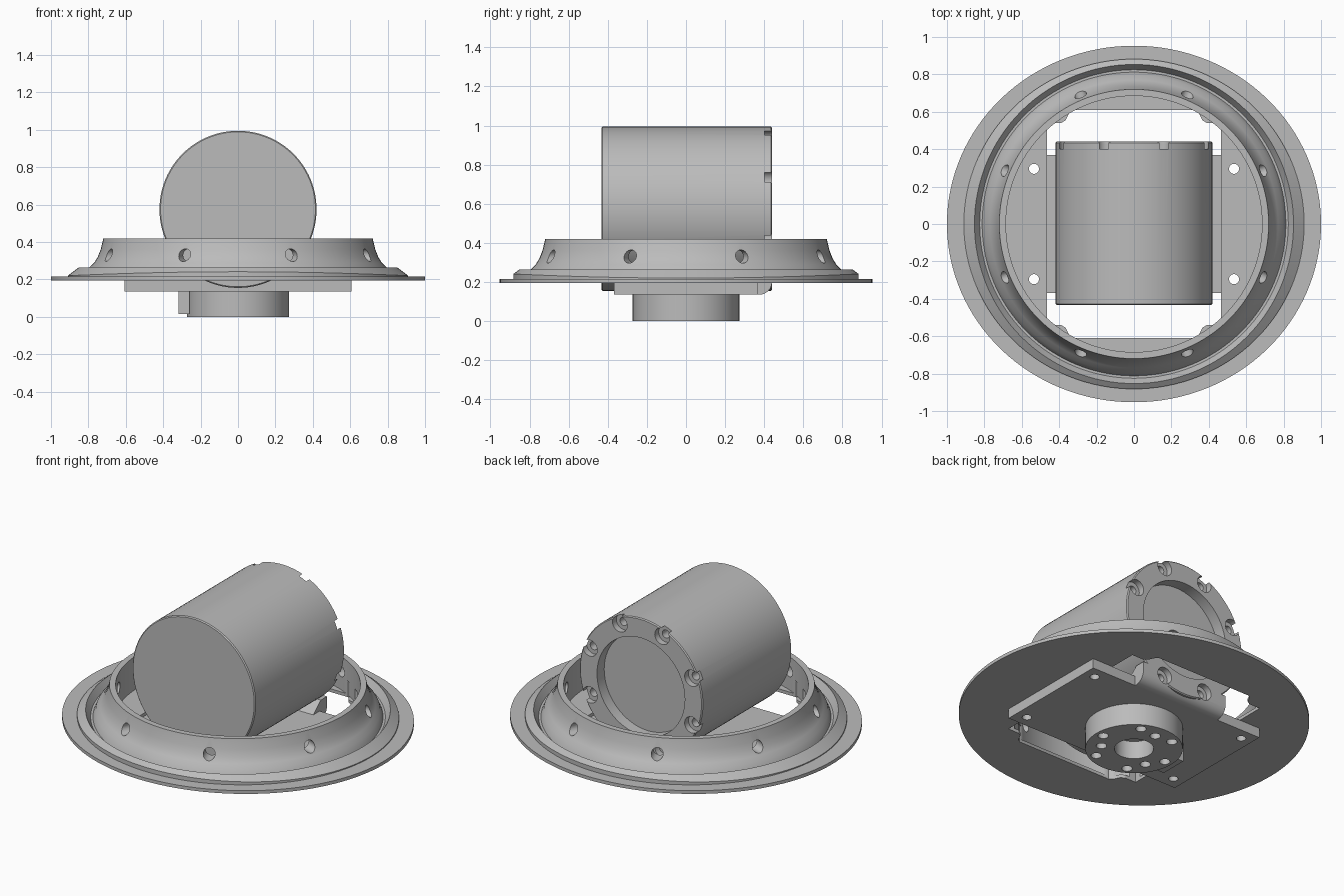
import bpy, bmesh, math
from mathutils import Matrix, Vector

cube = bpy.data.objects.get("Cube")
if cube:
    bpy.data.objects.remove(cube, do_unlink=True)

grey = bpy.data.materials.new("plain grey")
grey.use_nodes = True
colour = (0.5, 0.5, 0.5, 1)
grey.diffuse_color = colour
grey.node_tree.nodes["Principled BSDF"].inputs["Base Color"].default_value = colour


def finish(bm, name):
    bmesh.ops.recalc_face_normals(bm, faces=bm.faces[:])
    mesh = bpy.data.meshes.new(name)
    bm.to_mesh(mesh)
    bm.free()
    mesh.materials.append(grey)
    obj = bpy.data.objects.new(name, mesh)
    bpy.context.collection.objects.link(obj)
    return obj


def activate(obj):
    bpy.ops.object.select_all(action='DESELECT')
    obj.select_set(True)
    bpy.context.view_layer.objects.active = obj


def rod(name, start, end, radius, sides=32):
    """Solid cylinder between two points."""
    a, b = Vector(start), Vector(end)
    axis = b - a
    turn = axis.to_track_quat('Z', 'Y').to_matrix().to_4x4()
    bm = bmesh.new()
    bmesh.ops.create_cone(bm, cap_ends=True, segments=sides, radius1=radius, radius2=radius,
                          depth=axis.length, matrix=Matrix.Translation((a + b) / 2) @ turn)
    return finish(bm, name)


def prism(name, outline, offset, push):
    """Extrude an outline of 3D points along a vector."""
    bm = bmesh.new()
    face = bm.faces.new([bm.verts.new(Vector(p) + Vector(offset)) for p in outline])
    made = bmesh.ops.extrude_face_region(bm, geom=[face])["geom"]
    bmesh.ops.translate(bm, vec=push, verts=[v for v in made if isinstance(v, bmesh.types.BMVert)])
    return finish(bm, name)


def box(name, x0, x1, y0, y1, z0, z1):
    return prism(name, [(x0, y0, z0), (x1, y0, z0), (x1, y1, z0), (x0, y1, z0)],
                 (0, 0, 0), (0, 0, z1 - z0))


def boolean(obj, tools, operation='DIFFERENCE'):
    for tool in tools:
        tool.hide_render = True
        mod = obj.modifiers.new("cut", 'BOOLEAN')
        mod.operation = operation
        mod.solver = 'EXACT'
        mod.object = tool
        activate(obj)
        bpy.ops.object.modifier_apply(modifier=mod.name)
        bpy.data.objects.remove(tool, do_unlink=True)


def smooth(obj):
    activate(obj)
    bpy.ops.object.shade_smooth_by_angle(angle=math.radians(30))


def polar(radius, degrees):
    t = math.radians(degrees)
    return radius * math.cos(t), radius * math.sin(t)


# Oval flange with bevelled lip, groove and flared ring, lofted from the outside in
SEGMENTS = 128
LIP_R, LIP_Z, SLOPE = 0.91, 0.22, 0.76
rings = [(1, 0.953, 0.195), (1, 0.953, 0.215), (LIP_R, 0.882, 0.215), (LIP_R, 0.882, None)]
for r, z in [(0.853, 0.263), (0.825, 0.22), (0.812, 0.22), (0.795, 0.264), (0.77, 0.288),
             (0.75, 0.32), (0.734, 0.36), (0.72, 0.42), (0.685, 0.42), (0.685, 0.215)]:
    rings.append((r, r, z))
bm = bmesh.new()
loops = []
for rx, ry, z in rings:
    loop = []
    for i in range(SEGMENTS):
        c, s = polar(1, 360 * i / SEGMENTS)
        x, y = rx * c, ry * s
        # the lip is a round cone trimmed by an oval
        height = LIP_Z + SLOPE * (LIP_R - math.hypot(x, y)) if z is None else z
        loop.append(bm.verts.new((x, y, height)))
    loops.append(loop)
for a, b in zip(loops, loops[1:]):
    for i in range(SEGMENTS):
        j = (i + 1) % SEGMENTS
        bm.faces.new((a[i], a[j], b[j], b[i]))
bm.faces.new(loops[0])
bm.faces.new(loops[-1])
flange = finish(bm, "flared_flange")

# Stepped central opening
quarter = [(0.465, 0.54), (0.39, 0.54), (0.365, 0.555), (0.345, 0.595), (0.325, 0.61)]
outline = []
for sx, sy in [(1, 1), (-1, 1), (-1, -1), (1, -1)]:
    part = [(sx * x, sy * y, 0) for x, y in quarter]
    outline += part if sx * sy > 0 else part[::-1]
cuts = [prism("opening", outline, (0, 0, 0.1), (0, 0, 0.2))]

# Radial holes round the ring
for k in range(8):
    a = 22.5 + 45 * k
    cuts.append(rod("ring_hole", (*polar(0.6, a), 0.33), (*polar(0.95, a), 0.33), 0.034, 24))


def corner_holes():
    return [rod("corner_hole", (x, y, 0.1), (x, y, 0.3), 0.027, 24)
            for x in (-0.535, 0.535) for y in (-0.295, 0.295)]


boolean(flange, cuts + corner_holes())
smooth(flange)

# Horizontal motor body with bored end
MID = 0.575


def screw_holes(indices):
    tools = []
    for k in indices:
        x, z = polar(0.377, 22.5 + 45 * k)
        tools.append(rod("counterbore", (x, 0.402, MID + z), (x, 0.5, MID + z), 0.05, 24))
        tools.append(rod("screw_hole", (x, 0.34, MID + z), (x, 0.45, MID + z), 0.025, 20))
    return tools


body = rod("motor_body", (0, -0.433, MID), (0, 0.44, MID), 0.42, 96)
bevel = body.modifiers.new("edge", 'BEVEL')
bevel.width = 0.006
bevel.limit_method = 'ANGLE'
activate(body)
bpy.ops.object.modifier_apply(modifier=bevel.name)
recess = rod("recess", (0, 0.37, MID), (0, 0.5, MID), 0.3, 64)
boolean(body, [recess] + screw_holes(range(8)))
smooth(body)

# Mounting plate with an upturned tab behind the motor
plate = box("mounting_plate", -0.607, 0.607, -0.368, 0.368, 0.135, 0.195)
bend = [(0, 0.375 + x, 0.2 + z) for x, z in (polar(0.065, -90 + 15 * i) for i in range(7))]
profile = [(0, 0.3, 0.135)] + bend + [(0, 0.44, 0.258), (0, 0.38, 0.258), (0, 0.3, 0.19)]
tab = prism("tab", profile, (-0.3, 0, 0), (0.6, 0, 0))
boolean(plate, [tab], 'UNION')
boolean(plate, corner_holes() + screw_holes([5, 6]))
smooth(plate)

# Output hub under the plate
hub = rod("output_hub", (0, 0, 0), (0, 0, 0.14), 0.273, 64)
bores = [rod("centre_bore", (0, 0, -0.1), (0, 0, 0.11), 0.11, 40)]
for radius, start, count in [(0.225, 0, 6), (0.185, 90, 3)]:
    for k in range(count):
        x, y = polar(radius, start + 360 * k / count)
        bores.append(rod("bolt_hole", (x, y, -0.1), (x, y, 0.1), 0.03, 20))
boolean(hub, bores)
smooth(hub)

# Small connector block beside the hub
box("connector_block", -0.318, -0.258, -0.12, 0.05, 0.015, 0.14)
